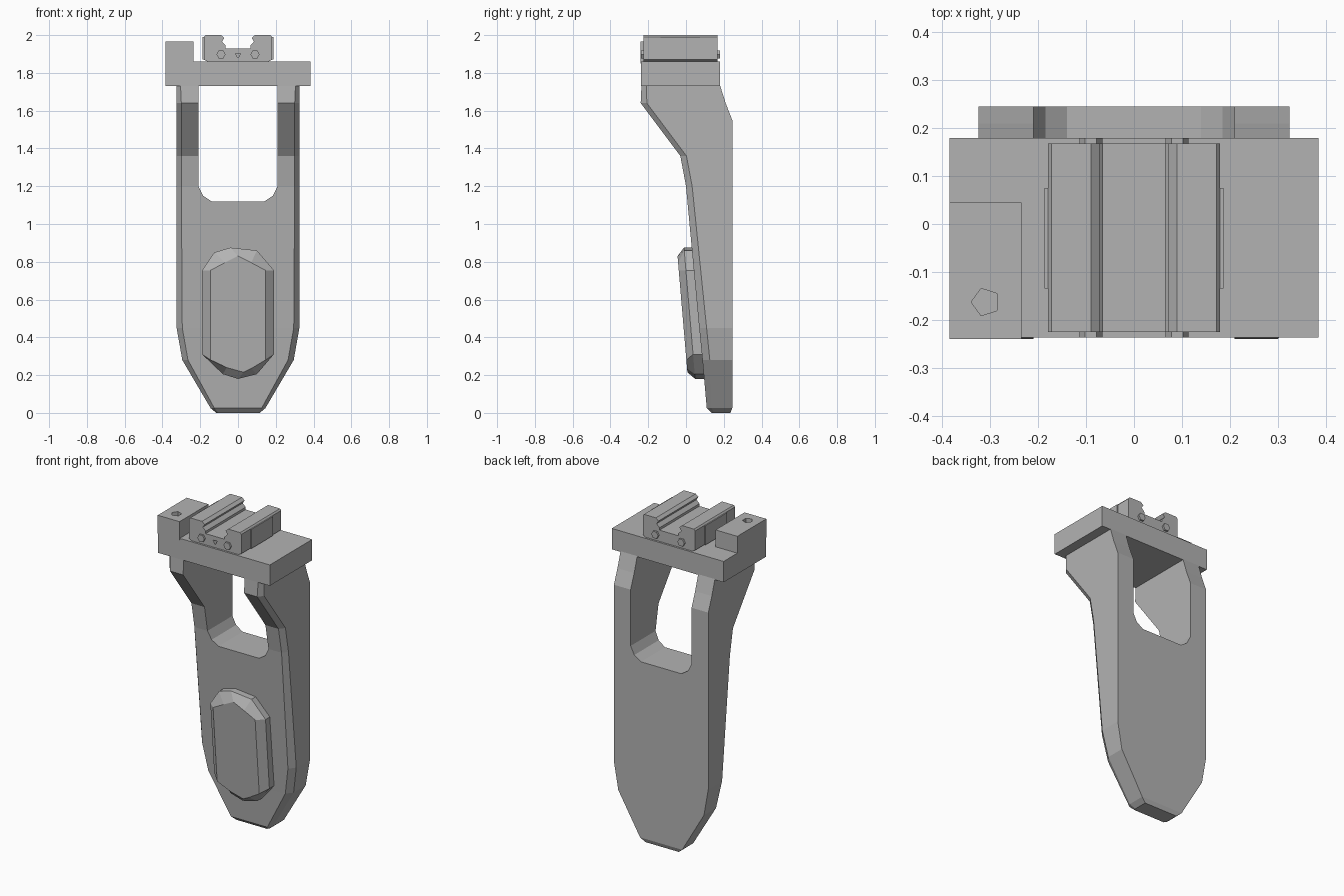
import bpy, bmesh, math
from mathutils import Vector

if "Cube" in bpy.data.objects:
    bpy.data.objects.remove(bpy.data.objects["Cube"], do_unlink=True)

GREY = (0.45, 0.45, 0.45, 1)
grey = bpy.data.materials.new("plain_grey")
grey.use_nodes = True
grey.diffuse_color = GREY
grey.node_tree.nodes["Principled BSDF"].inputs["Base Color"].default_value = GREY


def loft(name, rings):
    """Join rings of equal length into a closed solid."""
    bm = bmesh.new()
    rows = [[bm.verts.new(p) for p in ring] for ring in rings]
    n = len(rows[0])
    for a, b in zip(rows, rows[1:]):
        for i in range(n):
            j = (i + 1) % n
            bm.faces.new((a[i], a[j], b[j], b[i]))
    bm.faces.new(rows[0][::-1])
    bm.faces.new(rows[-1])
    bmesh.ops.recalc_face_normals(bm, faces=bm.faces)
    mesh = bpy.data.meshes.new(name)
    bm.to_mesh(mesh)
    bm.free()
    mesh.materials.append(grey)
    obj = bpy.data.objects.new(name, mesh)
    bpy.context.collection.objects.link(obj)
    return obj


def extrude_y(name, outline, y0, y1):
    return loft(name, [[(x, y, z) for x, z in outline] for y in (y0, y1)])


def box(name, x0, x1, y0, y1, z0, z1):
    return extrude_y(name, [(x0, z0), (x1, z0), (x1, z1), (x0, z1)], y0, y1)


def mirrored(half):
    return half + [(-x, z) for x, z in reversed(half)]


def polygon(cx, cy, r, n, turn=0):
    return [(cx + r * math.cos(turn + math.tau * i / n),
             cy + r * math.sin(turn + math.tau * i / n)) for i in range(n)]


def cut(target, cutter):
    cutter.hide_render = True
    mod = target.modifiers.new("cut", "BOOLEAN")
    mod.operation, mod.solver, mod.object = "DIFFERENCE", "EXACT", cutter
    bpy.context.view_layer.objects.active = target
    bpy.ops.object.modifier_apply(modifier=mod.name)
    bpy.data.objects.remove(cutter, do_unlink=True)


# Tapering body: height, half width, front y, back y, edge chamfer
stations = [
    (0.0, 0.115, 0.135, 0.235, 0.01), (0.025, 0.145, 0.11, 0.245, 0.02),
    (0.28, 0.295, 0.087, 0.245, 0.03), (0.45, 0.325, 0.07, 0.245, 0.03),
    (1.2, 0.325, 0.0, 0.245, 0.025), (1.36, 0.325, -0.03, 0.245, 0.025),
    (1.55, 0.325, -0.172, 0.245, 0.025), (1.64, 0.325, -0.24, 0.21, 0.025),
    (1.75, 0.325, -0.235, 0.175, 0.02)]
body = loft("body", [
    [(w, b, z), (w, f + 1.3 * c, z), (w - c, f, z),
     (c - w, f, z), (-w, f + 1.3 * c, z), (-w, b, z)]
    for z, w, f, b, c in stations])

# Window through the upper body
window = mirrored([(0.14, 1.12), (0.185, 1.15), (0.21, 1.2), (0.21, 1.8)])
cut(body, extrude_y("window_cutter", window, -0.5, 0.5))

# Top plate with a small triangular socket underneath
plate = box("top_plate", -0.385, 0.385, -0.237, 0.18, 1.73, 1.86)
tri = polygon(0, -0.03, 0.02, 3)
cut(plate, loft("socket_cutter", [[(x, y, z) for x, y in tri] for z in (1.7, 1.76)]))

# Raised corner block with a five sided hole
block = box("corner_block", -0.385, -0.235, -0.24, 0.045, 1.85, 1.965)
pent = polygon(-0.31, -0.163, 0.03, 5, math.pi)
cut(block, loft("hole_cutter", [[(x, y, z) for x, y in pent] for z in (1.92, 2.0)]))

# Twin rail mount
rail = extrude_y("rail_mount", mirrored([
    (0.15, 1.855), (0.18, 1.87), (0.18, 1.99), (0.172, 2.0), (0.09, 2.0),
    (0.072, 1.985), (0.085, 1.965), (0.065, 1.945), (0.065, 1.93)]), -0.225, 0.168)
tri = polygon(0, 1.895, 0.017, 3, -math.pi / 2)
cut(rail, extrude_y("notch_cutter", tri, -0.3, -0.19))

for side, s in (("left", 1), ("right", -1)):
    # Side grip and cross pin for each rail
    x0, x1 = sorted((s * 0.17, s * 0.187))
    box(side + "_rail_grip", x0, x1, -0.135, 0.075, 1.87, 1.99)
    extrude_y(side + "_rail_pin", polygon(s * 0.09, 1.898, 0.024, 6), -0.237, 0.18)

# Faceted pad on the sloping front
outer = [(-0.19, 0.31), (-0.08, 0.205), (0.0, 0.18), (0.1, 0.205), (0.19, 0.31),
         (0.19, 0.755), (0.1, 0.86), (-0.04, 0.875), (-0.125, 0.85), (-0.19, 0.755)]
inner = [(-0.145, 0.28), (-0.06, 0.24), (0.03, 0.215), (0.07, 0.235), (0.145, 0.28),
         (0.145, 0.755), (0.07, 0.795), (0.0, 0.83), (-0.07, 0.795), (-0.145, 0.755)]


def on_slope(outline, depth):
    return [(x, depth - 0.085 * (z - 0.22), z) for x, z in outline]


loft("front_pad", [on_slope(outer, 0.12), on_slope(outer, 0.045), on_slope(inner, 0.007)])
